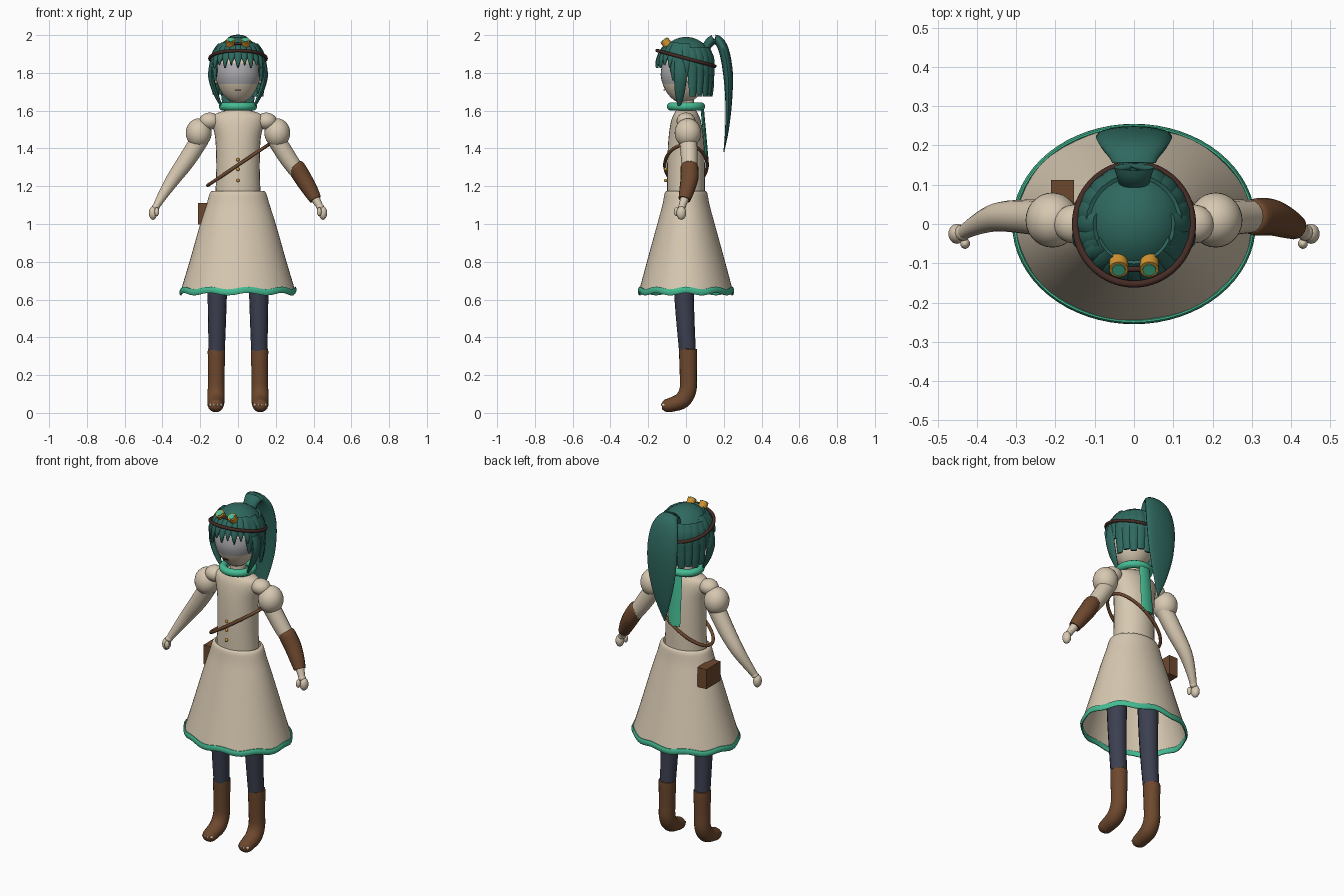
import bpy, bmesh, math
from mathutils import Vector, Matrix

cube = bpy.data.objects.get("Cube")
if cube:
    bpy.data.objects.remove(cube)


def material(name, rgb):
    m = bpy.data.materials.new(name)
    m.use_nodes = True
    m.diffuse_color = (*rgb, 1)
    m.node_tree.nodes["Principled BSDF"].inputs["Base Color"].default_value = (*rgb, 1)
    return m


CREAM = material("cream", (0.68, 0.58, 0.44))
HAIR = material("dark teal", (0.028, 0.14, 0.115))
GREEN = material("bright green", (0.06, 0.5, 0.29))
BROWN = material("leather brown", (0.155, 0.065, 0.027))
STRAP = material("dark brown", (0.06, 0.024, 0.018))
NAVY = material("navy", (0.045, 0.05, 0.08))
ORANGE = material("orange", (0.65, 0.3, 0.03))
GREY = material("pale grey", (0.4, 0.39, 0.41))


def finish(name, bm, *mats, angle=50):
    bmesh.ops.recalc_face_normals(bm, faces=bm.faces)
    me = bpy.data.meshes.new(name)
    bm.to_mesh(me)
    bm.free()
    for m in mats:
        me.materials.append(m)
    for p in me.polygons:
        p.use_smooth = True
    me.set_sharp_from_angle(angle=math.radians(angle))
    ob = bpy.data.objects.new(name, me)
    bpy.context.scene.collection.objects.link(ob)
    return ob


def spline(rows, steps=4):
    """Smooth curve through rows of values."""
    rows = [Vector(r) for r in rows]
    out = []
    for i in range(len(rows) - 1):
        a, b, c, d = (rows[max(0, min(len(rows) - 1, k))] for k in range(i - 1, i + 3))
        for j in range(steps):
            t = j / steps
            out.append(0.5 * (2 * b + (c - a) * t + (2 * a - 5 * b + 4 * c - d) * t * t
                              + (3 * b - a - 3 * c + d) * t ** 3))
    return out + [rows[-1]]


def sweep(name, rows, mat, ref=(0, 1, 0), sides=16, caps=True, loop=False):
    """Tube along rows of (x, y, z, half width, half depth)."""
    pts = [Vector(r) for r in rows] if loop else spline(rows)
    bm, rings, n = bmesh.new(), [], len(pts)
    for i, p in enumerate(pts):
        a, b = (pts[i - 1], pts[(i + 1) % n]) if loop else (pts[max(i - 1, 0)], pts[min(i + 1, n - 1)])
        t = (Vector(b[:3]) - Vector(a[:3])).normalized()
        u = t.cross(Vector(ref)).normalized()
        v = u.cross(t)
        rings.append([bm.verts.new(Vector(p[:3])
                      + u * max(p[3], 0.001) * math.cos(k * math.tau / sides)
                      + v * max(p[4], 0.001) * math.sin(k * math.tau / sides)) for k in range(sides)])
    pairs = list(zip(rings, rings[1:])) + ([(rings[-1], rings[0])] if loop else [])
    for r, q in pairs:
        for k in range(sides):
            j = (k + 1) % sides
            bm.faces.new((r[k], r[j], q[j], q[k]))
    if caps and not loop:
        bm.faces.new(rings[0])
        bm.faces.new(rings[-1])
    return finish(name, bm, mat)


def ring(name, mat, z, rx, ry, tube, height=None, lean=lambda x, y, a: 0):
    rows = []
    for i in range(64):
        a = i * math.tau / 64
        x, y = rx * math.cos(a), ry * math.sin(a)
        rows.append((x, y, z + lean(x, y, a), tube, height or tube))
    return sweep(name, rows, mat, ref=(0, 0, 1), sides=10, loop=True)


def ball(name, loc, size, mat, seg=20):
    bm = bmesh.new()
    bmesh.ops.create_uvsphere(bm, u_segments=seg, v_segments=seg // 2 + 2, radius=1,
                              matrix=Matrix.Translation(loc) @ Matrix.Diagonal((*size, 1)))
    return finish(name, bm, mat)


def box(name, loc, size, mat):
    bm = bmesh.new()
    bmesh.ops.create_cube(bm, size=1, matrix=Matrix.Translation(loc) @ Matrix.Diagonal((*size, 1)))
    return finish(name, bm, mat)


def disc(name, loc, axis, r, depth, mat):
    bm = bmesh.new()
    turn = Vector((0, 0, 1)).rotation_difference(Vector(axis)).to_matrix().to_4x4()
    bmesh.ops.create_cone(bm, cap_ends=True, segments=20, radius1=r, radius2=r, depth=depth,
                          matrix=Matrix.Translation(loc) @ turn)
    return finish(name, bm, mat)


# Body and dress
sweep("torso", [(0, 0, 1.15, .12, .1), (0, 0, 1.3, .115, .1), (0, 0, 1.45, .12, .093),
                (0, 0, 1.54, .138, .08), (0, 0, 1.58, .125, .065), (0, 0, 1.605, .05, .05)], CREAM, sides=28)
sweep("neck", [(0, 0, 1.58, .045, .045), (0, 0, 1.7, .04, .04)], CREAM)
sweep("skirt", [(0, 0, 1.175, .13, .1), (0, 0, 1.165, .148, .112), (0, 0, 1.1, .168, .125),
                (0, 0, 1, .2, .152), (0, 0, .8, .257, .207), (0, 0, .64, .305, .25)],
      CREAM, sides=48, caps=False)
ring("skirt_hem", GREEN, .645, .303, .248, .007, .017, lambda x, y, a: .007 * math.cos(9 * a))
for z in (1.34, 1.29, 1.23):
    ball("button", (0, -.108, z), (.009, .009, .009), ORANGE, 10)
ring("shoulder_belt", BROWN, 1.312, .16, .112, .009, lean=lambda x, y, a: .67 * x)
box("belt_bag", (-.182, .046, 1.055), (.058, .132, .115), BROWN)

# Scarf
ring("scarf_collar", GREEN, 1.622, .08, .08, .022)
sweep("scarf_tail", [(0, .085, 1.62, .035, .009), (0, .098, 1.48, .038, .009),
                     (0, .112, 1.32, .04, .009)], GREEN, sides=8)

# Arms and legs
for s, side in ((-1, "right"), (1, "left")):
    ball(side + "_shoulder", (s * .15, 0, 1.545), (.055, .05, .045), CREAM)
    ball(side + "_puff_sleeve", (s * .208, .01, 1.482), (.068, .07, .077), CREAM, 28)
    sweep(side + "_arm", [(s * .2, .012, 1.45, .048, .048), (s * .27, .018, 1.34, .046, .044),
                          (s * .345, .018, 1.235, .037, .037), (s * .4, -.002, 1.15, .026, .026),
                          (s * .438, -.024, 1.085, .017, .017)], CREAM)
    ball(side + "_wrist", (s * .435, -.022, 1.09), (.021, .021, .018), CREAM, 12)
    ball(side + "_palm", (s * .45, -.025, 1.058), (.023, .026, .036), CREAM, 14)
    ball(side + "_thumb", (s * .43, -.05, 1.065), (.013, .014, .024), CREAM, 10)
    sweep(side + "_leg", [(s * .11, -.015, .98, .06, .062), (s * .11, -.01, .62, .051, .052),
                          (s * .113, .008, .32, .043, .044)], NAVY)
    sweep(side + "_boot", [(s * .114, .01, .332, .044, .044), (s * .114, .011, .325, .048, .047),
                           (s * .115, .012, .2, .045, .044), (s * .116, .01, .12, .045, .045),
                           (s * .117, -.02, .067, .044, .046), (s * .118, -.075, .044, .038, .043),
                           (s * .118, -.108, .037, .033, .038), (s * .118, -.128, .034, .016, .022)],
          BROWN, ref=(1, 0, 0), sides=18)
    for k in range(4):
        ball(side + "_toe", (s * .118 + (k - 1.5) * .017, -.122 + abs(k - 1.5) * .005, .042),
             (.009, .013, .009), CREAM, 8)
sweep("left_gauntlet", [(.3, .018, 1.312, .036, .04), (.308, .018, 1.3, .046, .047),
                        (.345, .018, 1.24, .046, .047), (.385, .004, 1.175, .04, .04),
                        (.41, -.008, 1.13, .032, .032)], BROWN)

# Head with a tinted eye band
bm = bmesh.new()
bmesh.ops.create_uvsphere(bm, u_segments=36, v_segments=30, radius=1)
for v in bm.verts:
    taper = 1 - .12 * max(0, -v.co.z)
    v.co = (v.co.x * .118 * taper, v.co.y * .122 * taper - .012, 1.788 + v.co.z * .15)
bm.normal_update()
for f in bm.faces:
    c = f.calc_center_median()
    f.material_index = int(c.y < -.05 and 1.74 < c.z < 1.85)
finish("head", bm, CREAM, GREY)
box("mouth", (0, -.114, 1.71), (.03, .008, .004), STRAP)
for s in (-1, 1):
    ball("ear", (s * .115, .02, 1.77), (.014, .02, .028), CREAM, 12)

# Hair cap
MID, RX, RY, RZ = 1.84, .141, .146, .15
bm = bmesh.new()
bmesh.ops.create_uvsphere(bm, u_segments=40, v_segments=28, radius=1)
for v in bm.verts:
    v.co = (v.co.x * RX, v.co.y * RY, MID + v.co.z * RZ)
low = [f for f in bm.faces
       if f.calc_center_median().z < (1.87 if f.calc_center_median().y < -.08 else 1.8)]
bmesh.ops.delete(bm, geom=low, context='FACES')
finish("hair_cap", bm, HAIR)


def lock(name, deg, top, bottom, width, tip, pull=1.0):
    """Flat strand hanging down over the hair cap."""
    d = Vector((math.sin(math.radians(deg)), -math.cos(math.radians(deg)), 0))
    rows = []
    for i in range(6):
        t = i / 5
        z = top + (bottom - top) * t
        r = math.sqrt(1 - min(1, max(0, (z - MID) / RZ) ** 2)) if z > MID else 1
        r *= 1 + (pull - 1) * t
        w = width if t < .5 else width + (tip - width) * (t - .5) * 2
        rows.append((d.x * RX * r, d.y * RY * r, z, w, .011 if i < 5 else .006))
    sweep(name, rows, HAIR, ref=d, sides=8)


# Fringe, side and back strands
for i in range(9):
    lock("fringe_lock", -56 + 14 * i, 1.955, 1.825 + .016 * (i % 2), .023, .002, 1.05)
for s in (-1, 1):
    for deg, low_z in ((62, 1.76), (74, 1.7), (90, 1.775)):
        lock("side_lock", s * deg, 1.95, low_z, .027, .006, .97)
    sweep("long_side_lock", [(s * .135, -.03, 1.86, .03, .014), (s * .143, -.03, 1.78, .033, .015),
                             (s * .118, -.033, 1.69, .025, .013), (s * .08, -.035, 1.61, .004, .004)],
          HAIR, ref=(1, 0, 0), sides=8)
for i in range(10):
    lock("back_lock", 105 + 150 / 9 * i, 1.93, 1.675 + .012 * (i % 2), .029, .018, .93)

# Ponytail
sweep("ponytail", [(0, .09, 1.9, .035, .02), (0, .125, 1.962, .045, .025), (0, .165, 1.975, .06, .025),
                   (0, .2, 1.92, .086, .027), (0, .222, 1.8, .097, .026), (0, .226, 1.65, .085, .018),
                   (0, .217, 1.5, .048, .01), (0, .2, 1.38, .003, .002)], HAIR, sides=20)

# Goggles
ring("goggle_strap", STRAP, 1.877, .149, .153, .009, lean=lambda x, y, a: -.27 * y)
axis = Vector((0, -.6, .8))
for s in (-1, 1):
    at = Vector((s * .039, -.102, 1.955))
    disc("goggle_cup", at, axis, .024, .046, ORANGE)
    disc("goggle_lens", at + axis * .023, axis, .017, .008, GREEN)
sweep("goggle_bridge", [(-.03, -.115, 1.955, .007, .007), (.03, -.115, 1.955, .007, .007)], STRAP, sides=8)
